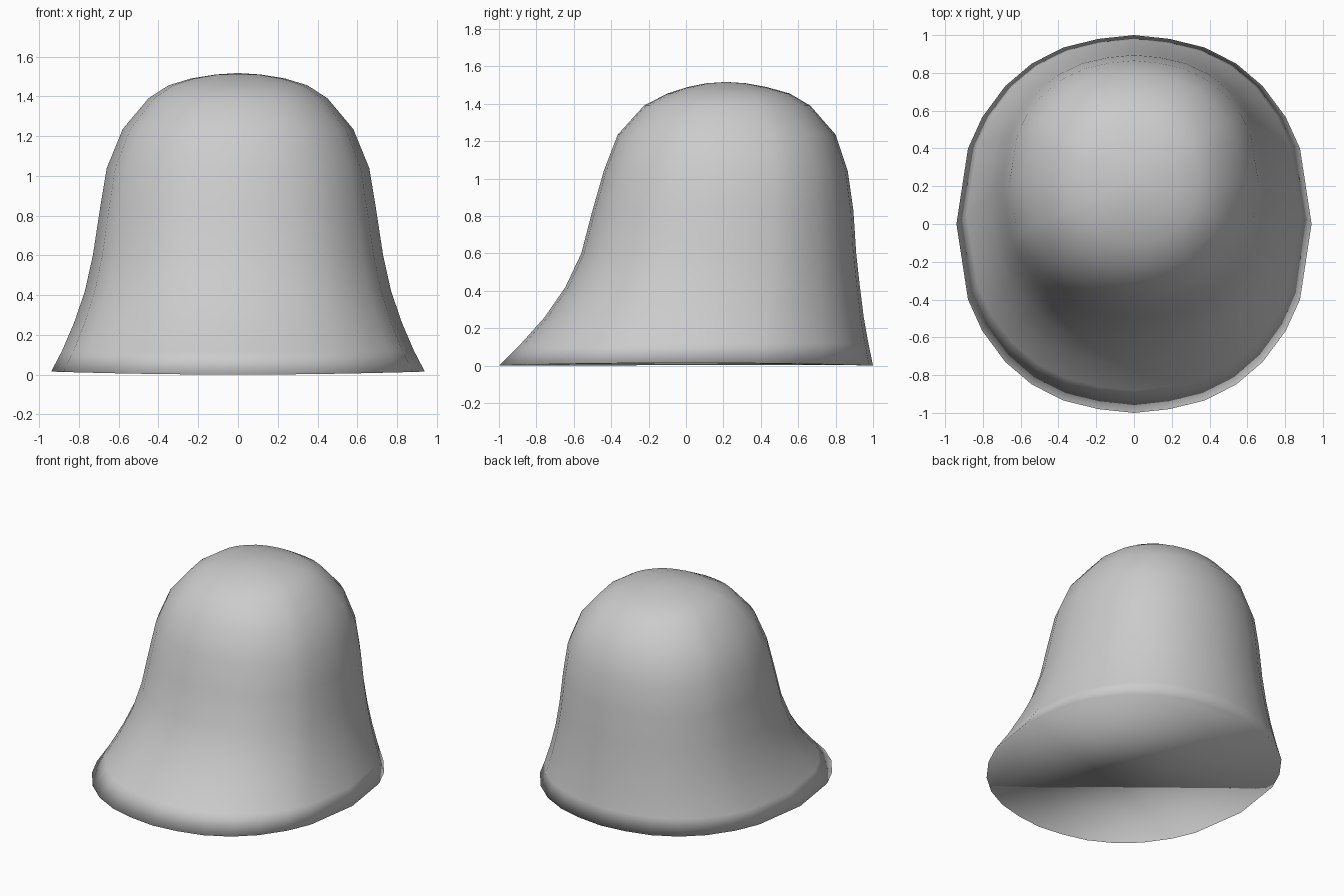
import bpy, bmesh

cube = bpy.data.objects.get("Cube")
if cube:
    bpy.data.objects.remove(cube, do_unlink=True)

# One flat grey
grey = bpy.data.materials.new("light_grey")
grey.use_nodes = True
colour = (0.6, 0.6, 0.6, 1.0)
grey.diffuse_color = colour
grey.node_tree.nodes["Principled BSDF"].inputs["Base Color"].default_value = colour

# Quarter of the slightly squared round plan, mirrored to a full outline
quarter = [(1, 0), (0.935, 0.4), (0.855, 0.565), (0.725, 0.73),
           (0.575, 0.85), (0.395, 0.935), (0.2, 0.98)]
plan = []
for sx, sy, flip in ((1, 1, False), (-1, 1, True), (-1, -1, False), (1, -1, True)):
    pts = quarter if not flip else [(0, 1)] + quarter[:0:-1]
    plan += [(sx * x, sy * y) for x, y in pts]

# Profile rings: height, half width, front y, back y
rings = [(0.00, 0.94, -1.0, 1.0), (0.12, 0.885, -0.88, 0.975),
         (0.26, 0.825, -0.755, 0.95), (0.42, 0.77, -0.645, 0.93),
         (0.60, 0.73, -0.56, 0.91), (0.83, 0.695, -0.50, 0.895),
         (1.04, 0.66, -0.44, 0.865), (1.235, 0.58, -0.365, 0.80),
         (1.39, 0.45, -0.225, 0.665), (1.455, 0.35, -0.10, 0.555),
         (1.49, 0.235, 0.01, 0.43), (1.51, 0.11, 0.11, 0.32)]

# Leaning bell lofted through the rings, closed by a base and a crown point
bm = bmesh.new()
loops = []
for i, (z, half, front, back) in enumerate(rings):
    mid, depth = (front + back) / 2, (back - front) / 2
    loops.append([bm.verts.new((half * x, mid + depth * y,
                                0.015 * x * x if i == 0 else z))
                  for x, y in plan])
n = len(plan)
for low, high in zip(loops, loops[1:]):
    for k in range(n):
        j = (k + 1) % n
        bm.faces.new((low[k], low[j], high[j], high[k]))
crown = bm.verts.new((0, 0.215, 1.517))
for k in range(n):
    bm.faces.new((loops[-1][k], loops[-1][(k + 1) % n], crown))
bm.faces.new(loops[0][::-1])
bmesh.ops.recalc_face_normals(bm, faces=bm.faces)
for face in bm.faces:
    face.smooth = True

mesh = bpy.data.meshes.new("bell_body")
bm.to_mesh(mesh)
bm.free()
mesh.materials.append(grey)
body = bpy.data.objects.new("bell_body", mesh)
bpy.context.collection.objects.link(body)
